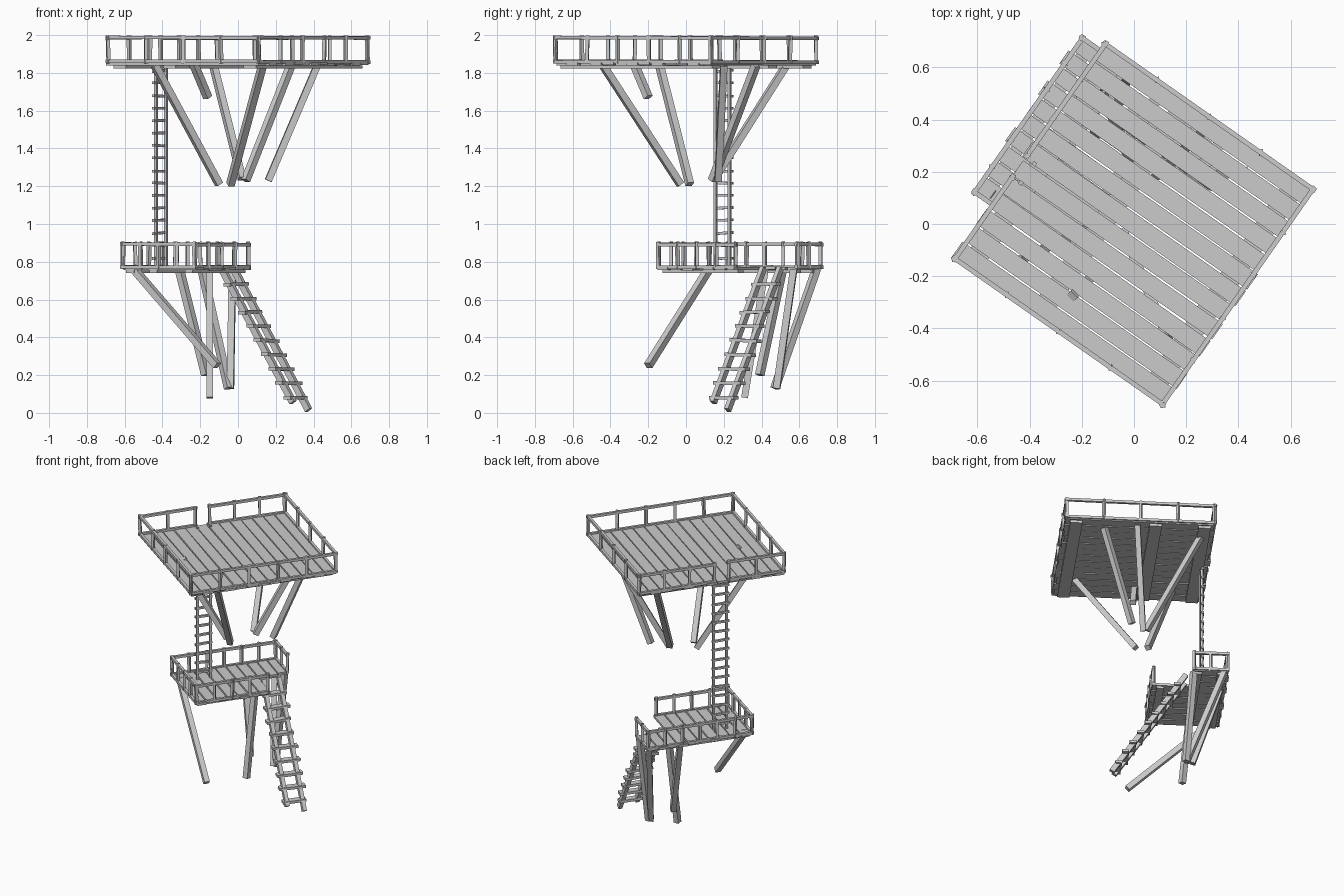
import bpy, bmesh, math, random
from mathutils import Vector, Matrix

if "Cube" in bpy.data.objects:
    bpy.data.objects.remove(bpy.data.objects["Cube"])

random.seed(4)
ANG = math.radians(-35)
U = Vector((math.cos(ANG), math.sin(ANG), 0))
V = Vector((-math.sin(ANG), math.cos(ANG), 0))
Z = Vector((0, 0, 1))


def P(u, v, z):
    """Point in the rotated deck frame."""
    return U * u + V * v + Z * z


def jit(a):
    return random.uniform(-a, a)


def beam(bm, a, b, w, h, hint=None):
    """Squared timber from a to b; w is horizontal width, h is thickness."""
    a, b = Vector(a), Vector(b)
    d = (b - a).normalized()
    side = d.cross(hint or Z)
    side = V.copy() if side.length < 1e-3 else side.normalized()
    up = side.cross(d)
    m = Matrix((side * w, up * h, d * (b - a).length)).transposed().to_4x4()
    if m.determinant() < 0:
        m = m @ Matrix.Diagonal((-1, 1, 1, 1))
    m.translation = (a + b) / 2
    bmesh.ops.create_cube(bm, size=1, matrix=m)


def part(name, build):
    bm = bmesh.new()
    build(bm)
    bmesh.ops.recalc_face_normals(bm, faces=bm.faces)
    me = bpy.data.meshes.new(name)
    bm.to_mesh(me)
    bm.free()
    bpy.context.collection.objects.link(bpy.data.objects.new(name, me))


def planks(bm, u0, u1, v0, v1, n, z, fill):
    step = (v1 - v0) / n
    for i in range(n):
        v = v0 + step * (i + 0.5)
        t = jit(0.003)
        beam(bm, P(u0 + jit(0.012), v + t, z + jit(.002)),
             P(u1 + jit(0.012), v - t, z + jit(.002)), step * fill, 0.016)


def rail(bm, a, b, n, z0, z1, low=True):
    """Run of fence: n gaps, top rail and optional bottom rail."""
    for i in range(n + 1):
        t = i / n
        u, v = a[0] + (b[0] - a[0]) * t, a[1] + (b[1] - a[1]) * t
        beam(bm, P(u, v, z0 - .01), P(u + jit(.004), v + jit(.004), z1 + .003), .018, .018)
    d = Vector((b[0] - a[0], b[1] - a[1])).normalized() * .012
    for z in ([z0, z1 - .01] if low else [z1 - .01]):
        beam(bm, P(a[0] - d.x, a[1] - d.y, z + jit(.003)),
             P(b[0] + d.x, b[1] + d.y, z + jit(.003)), .018, .018)


# upper deck
HU, HV = 0.485, 0.502
part("upper_deck_planks", lambda bm: planks(bm, -.49, .49, -.505, .505, 13, 1.848, .92))


def upper_joists(bm):
    for u in (-.42, -.1, .42):
        beam(bm, P(u, -.49, 1.831), P(u, .49, 1.831), .08, .018)


part("upper_deck_joists", upper_joists)


def upper_rail(bm):
    z0, z1 = 1.86, 1.995
    rail(bm, (-HU, -HV), (HU, -HV), 4, z0, z1)
    rail(bm, (HU, -HV), (HU, HV), 5, z0, z1)
    rail(bm, (-HU, HV), (HU, HV), 4, z0, z1)
    rail(bm, (-HU, -HV), (-HU, -.12), 2, z0, z1)
    rail(bm, (-HU, -.02), (-HU, HV), 3, z0, z1)


part("upper_railing", upper_rail)


def upper_braces(bm):
    for a, b in [((-.44, -.14, 1.84), (-.10, .02, 1.21)),
                 ((.13, -.44, 1.84), (-.04, -.03, 1.21)),
                 ((-.24, -.28, 1.86), (-.16, -.20, 1.67)),
                 ((-.13, .53, 1.84), (.02, .15, 1.24)),
                 ((.28, .37, 1.84), (.04, .14, 1.23)),
                 ((.42, .20, 1.84), (.16, .17, 1.23))]:
        beam(bm, a, b, .036, .036)


part("upper_braces", upper_braces)


# vertical ladder between the decks
def tall_ladder(bm):
    u, vc = -.445, -.075
    for s in (-1, 1):
        beam(bm, P(u, vc + s * .045, .765), P(u, vc + s * .045, 1.865), .016, .016)
    for i in range(16):
        z = .82 + i * .066
        beam(bm, P(u - .008, vc - .06, z + jit(.004)), P(u - .008, vc + .06, z + jit(.004)), .016, .014)


part("tall_ladder", tall_ladder)


# lower L-shaped deck
def lower_planks(bm):
    planks(bm, -.575, -.10, -.25, .265, 7, .765, .88)
    planks(bm, -.575, -.35, .265, .475, 3, .765, .88)


part("lower_deck_planks", lower_planks)


def lower_joists(bm):
    for u, v1 in ((-.53, .46), (-.38, .46), (-.15, .25)):
        beam(bm, P(u, -.24, .749), P(u, v1, .749), .05, .016)


part("lower_deck_joists", lower_joists)


def lower_rail(bm):
    z0, z1 = .772, .903
    rail(bm, (-.57, -.25), (-.57, .47), 6, z0, z1)
    rail(bm, (-.57, -.25), (-.105, -.25), 4, z0, z1)
    rail(bm, (-.57, .47), (-.355, .47), 2, z0, z1)
    rail(bm, (-.105, -.25), (-.105, .245), 4, z0, z1)


part("lower_railing", lower_rail)


def lower_legs(bm):
    for a, b in [((-.55, .12, .76), (-.11, -.20, .25)),
                 ((-.19, .69, .76), (-.05, .47, .13)),
                 ((-.03, .57, .76), (-.04, .48, .13)),
                 ((-.31, .51, .76), (-.17, .39, .20)),
                 ((-.15, .42, .76), (-.15, .31, .08))]:
        beam(bm, a, b, .036, .036)


part("lower_legs", lower_legs)


# sloping ladder to the ground
def ground_ladder(bm):
    vc = .34
    top, bot = (-.305, .765), (.18, .015)
    for s in (-1, 1):
        e = -.04 if s < 0 else 0
        beam(bm, P(top[0], vc + s * .055, top[1]),
             P(bot[0] + e * .6, vc + s * .055, bot[1] - e), .026, .034)
    for i in range(9):
        t = .11 + .8 * i / 8
        u, z = top[0] + (bot[0] - top[0]) * t, top[1] + (bot[1] - top[1]) * t
        beam(bm, P(u + jit(.004), vc - .085 + jit(.008), z + jit(.005)),
             P(u + jit(.004), vc + .085 + jit(.008), z + jit(.005)), .045, .018)


part("ground_ladder", ground_ladder)
